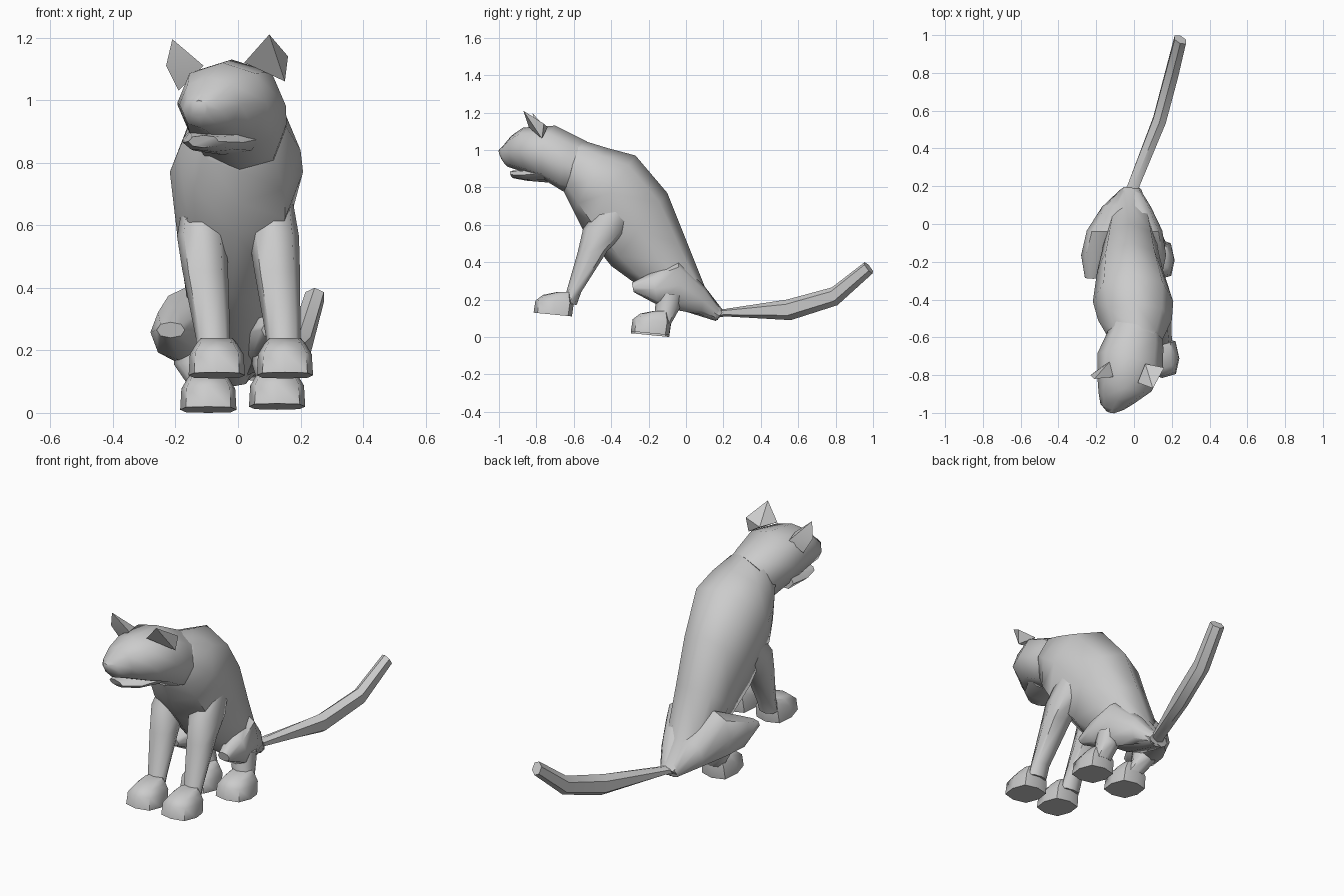
import bpy, bmesh
from math import sin, cos, pi, copysign, radians
from mathutils import Vector


def finish(bm, name, angle=50):
    bmesh.ops.recalc_face_normals(bm, faces=bm.faces[:])
    me = bpy.data.meshes.new(name)
    bm.to_mesh(me)
    bm.free()
    ob = bpy.data.objects.new(name, me)
    bpy.context.collection.objects.link(ob)
    for o in bpy.context.selected_objects:
        o.select_set(False)
    ob.select_set(True)
    bpy.context.view_layer.objects.active = ob
    bpy.ops.object.shade_smooth_by_angle(angle=radians(angle))
    return ob


def loft(name, rings, side=(1, 0, 0), n=8, p=0.9, angle=50):
    """Skin of rings (centre x, top y, top z, bottom y, bottom z, half width)."""
    bm = bmesh.new()
    side = Vector(side).normalized()
    loops = []
    for x, ty, tz, by, bz, w in rings:
        top, bot = Vector((x, ty, tz)), Vector((x, by, bz))
        mid, up = (top + bot) / 2, (top - bot) / 2
        loop = []
        for i in range(n):
            a = pi / 2 + 2 * pi * i / n
            c, s = (copysign(abs(v) ** p, v) for v in (cos(a), sin(a)))
            loop.append(bm.verts.new(mid + side * w * c + up * s))
        loops.append(loop)
    for a, b in zip(loops, loops[1:]):
        for i in range(n):
            j = (i + 1) % n
            bm.faces.new((a[i], a[j], b[j], b[i]))
    bm.faces.new(loops[0])
    bm.faces.new(loops[-1])
    return finish(bm, name, angle)


def paw(name, x, y, z):
    # wide eight-sided foot: sole, upper edge, top
    loft(name, [(x, y - .105, z + .02, y + .1, z, .09),
                (x, y - .095, z + .085, y + .11, z + .07, .086),
                (x, y - .055, z + .115, y + .10, z + .11, .065),
                (x, y + .02, z + .13, y + .09, z + .13, .05)], p=0.65)


# body, from neck to rump
loft("body", [(.01, -.60, 1.06, -.66, .80, .12),
              (.01, -.55, 1.05, -.65, .77, .147),
              (.005, -.42, 1.01, -.60, .67, .195),
              (-.005, -.27, .97, -.55, .57, .213),
              (-.02, -.10, .77, -.40, .38, .175),
              (-.02, .00, .52, -.29, .30, .15),
              (-.02, .10, .27, -.08, .16, .12),
              (-.015, .20, .14, .16, .085, .055)])

# head turned slightly to one side
turn = (.97, -.24, 0)
loft("head", [(.01, -.53, 1.045, -.62, .77, .146),
              (.005, -.58, 1.07, -.66, .78, .155),
              (-.02, -.70, 1.13, -.75, .835, .178),
              (-.05, -.87, 1.12, -.83, .865, .148),
              (-.09, -.935, 1.075, -.91, .895, .10),
              (-.115, -.98, 1.02, -.955, .91, .065),
              (-.125, -1.0, 1.0, -.98, .945, .028)], turn, angle=60)
loft("lower_jaw", [(-.05, -.74, .93, -.73, .825, .13),
                   (-.08, -.86, .895, -.85, .835, .10),
                   (-.11, -.935, .888, -.92, .848, .05)], turn)

# ears
EARS = {
    "right_ear": [(.10, -.87, 1.21), (.02, -.84, 1.12), (.15, -.77, 1.06),
                  (.16, -.76, 1.14), (.06, -.74, 1.12)],
    "left_ear": [(-.21, -.82, 1.195), (-.23, -.80, 1.11), (-.19, -.77, 1.03),
                 (-.11, -.81, 1.11), (-.13, -.73, 1.10)],
}
for name, pts in EARS.items():
    bm = bmesh.new()
    for q in pts:
        bm.verts.new(q)
    bmesh.ops.convex_hull(bm, input=bm.verts[:])
    finish(bm, name, 30)

# front legs and paws
for name, xs, px in (("right_front", (.115, .125, .145), .15),
                     ("left_front", (-.115, -.105, -.08), -.068)):
    a, b, c = xs
    loft(name + "_leg", [(a, -.44, .72, -.30, .64, .06),
                         (a, -.55, .58, -.33, .55, .08),
                         (b, -.58, .45, -.42, .46, .073),
                         (c, -.64, .24, -.56, .24, .055),
                         (c, -.66, .19, -.585, .17, .055)])
    paw(name + "_paw", px, -.71, .11)

# hind thighs, shins and paws
for name, xs, ws, px, z in (
        ("right_hind", (.11, .10, .075, .03, 0), (.035, .07, .075, .06, .035), .125, .01),
        ("left_hind", (-.215, -.19, -.15, -.09, -.04), (.045, .09, .10, .08, .035), -.095, 0)):
    prof = [(-.29, .29, -.28, .24), (-.18, .345, -.15, .17), (-.04, .41, -.03, .14),
            (.10, .27, .08, .12), (.19, .14, .17, .09)]
    loft(name + "_thigh", [(x, *q, w) for x, q, w in zip(xs, prof, ws)])
    sx = px - (.02 if px > 0 else .05)
    loft(name + "_shin", [(sx, -.15, .24, -.02, .22, .055),
                          (sx, -.165, .16, -.035, .15, .06),
                          (px, -.17, .08, -.08, .07, .055)])
    paw(name + "_paw", px, -.19, z)

# tail
loft("tail", [(-.02, .15, .15, .15, .10, .04),
              (0, .21, .15, .21, .11, .035),
              (.135, .54, .20, .56, .09, .04),
              (.20, .78, .265, .81, .17, .04),
              (.245, .955, .40, .998, .34, .036)], (.92, -.35, 0), n=6)
